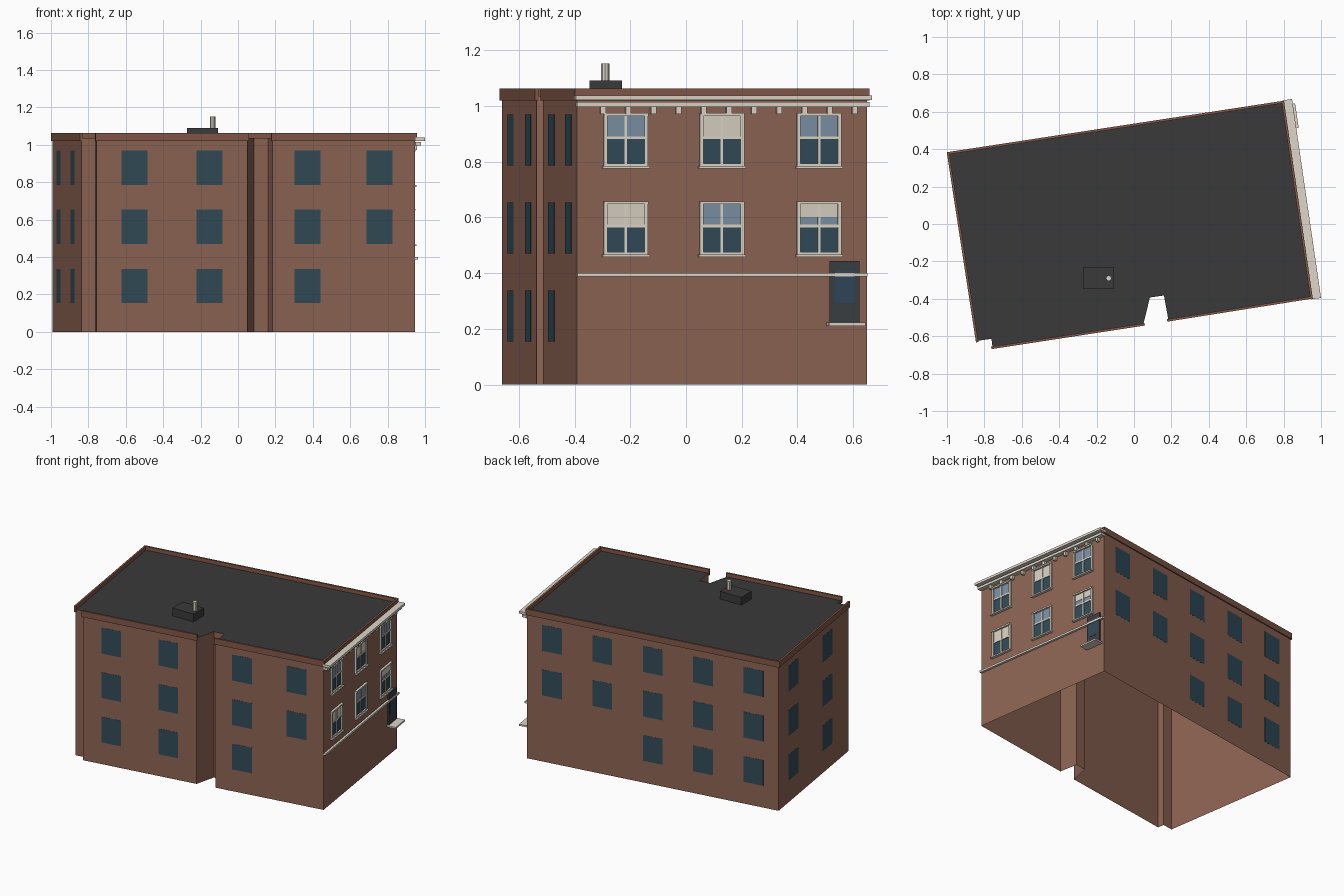
import bpy, bmesh, math
from mathutils import Vector

if "Cube" in bpy.data.objects:
    bpy.data.objects.remove(bpy.data.objects["Cube"])


def material(name, hexcode):
    lin = lambda c: c / 12.92 if c <= 0.04045 else ((c + 0.055) / 1.055) ** 2.4
    m = bpy.data.materials.new(name)
    m.diffuse_color = [lin(int(hexcode[i:i + 2], 16) / 255) for i in (0, 2, 4)] + [1]
    m.use_nodes = True
    m.node_tree.nodes["Principled BSDF"].inputs["Base Color"].default_value = m.diffuse_color
    return m


BRICK = material("brick", "8D6453")
COPING = material("coping_brick", "825848")
ROOF = material("roof_grey", "3A3A3A")
GLASS = material("dark_glass", "314B58")
PALE = material("pale_glass", "7B90A4")
TRIM = material("cream_trim", "DDD6C8")
BLIND = material("blind", "D8D0C0")
DOOR = material("door_grey", "3B3F42")
PANE = material("door_pane", "30475A")


def finish(name, bm, mat, recalc=True):
    if recalc:
        bmesh.ops.recalc_face_normals(bm, faces=bm.faces)
    me = bpy.data.meshes.new(name)
    bm.to_mesh(me)
    bm.free()
    me.materials.append(mat)
    ob = bpy.data.objects.new(name, me)
    bpy.context.collection.objects.link(ob)
    return ob


def add_prism(bm, pts, z0, z1, caps=True):
    """Upright prism from a counter-clockwise outline."""
    lo = [bm.verts.new((p[0], p[1], z0)) for p in pts]
    hi = [bm.verts.new((p[0], p[1], z1)) for p in pts]
    for i in range(len(pts)):
        j = (i + 1) % len(pts)
        bm.faces.new((lo[i], lo[j], hi[j], hi[i]))
    if caps:
        bm.faces.new(lo[::-1])
        bm.faces.new(hi)


def prism(name, pts, z0, z1, mat):
    bm = bmesh.new()
    add_prism(bm, pts, z0, z1)
    return finish(name, bm, mat)


# Footprint corners, counter-clockwise
A, J, I, H = (-.992, .377), (-.838, -.625), (-.762, -.614), (-.756, -.660)
G, F, E, D = (.05, -.536), (.085, -.393), (.16, -.382), (.184, -.513)
C, B = (.947, -.392), (.795, .65)
FOOT = [A, J, I, H, G, F, E, D, C, B]
LEFT, FRONT_L, FRONT_R, RIGHT, BACK = (A, J), (H, G), (D, C), (C, B), (B, A)


def length(wall):
    return (Vector(wall[1]) - Vector(wall[0])).length


def wall_boxes(name, wall, boxes, mat):
    """Boxes on a wall: (centre along wall, width, z0, z1, inner offset, outer offset)."""
    p, q = Vector(wall[0]), Vector(wall[1])
    d = (q - p).normalized()
    n = Vector((d.y, -d.x))
    bm = bmesh.new()
    for s, w, z0, z1, o0, o1 in boxes:
        a, b = p + d * (s - w / 2), p + d * (s + w / 2)
        add_prism(bm, [a + n * o0, a + n * o1, b + n * o1, b + n * o0], z0, z1)
    return finish(name, bm, mat)


# Walls, open underneath, and the flat roof sheet
bm = bmesh.new()
add_prism(bm, FOOT, 0, 1.036, caps=False)
finish("brick_walls", bm, BRICK, recalc=False)
bm = bmesh.new()
bm.faces.new([bm.verts.new((x, y, 1.036)) for x, y in FOOT])
finish("roof", bm, ROOF, recalc=False)

# Parapet along the five main walls
for nm, w in (("left", LEFT), ("front_left", FRONT_L), ("front_right", FRONT_R),
              ("right", RIGHT), ("back", BACK)):
    L = length(w)
    wall_boxes("parapet_" + nm, w, [(L / 2, L + .014, 1.02, 1.063, -.005, .008)], COPING)

# Plain windows: rows from the bottom up
ROWS = [(.155, .337), (.47, .653), (.786, .97)]
for nm, w, cols, ground in (("left", LEFT, (.21, .70), (0, 1)),
                            ("front_left", FRONT_L, (.25, .75), (0, 1)),
                            ("front_right", FRONT_R, (.245, .75), (0,)),
                            ("back", BACK, (.1, .3, .5, .7, .9), (2, 3, 4))):
    boxes = [(t * length(w), .141, z0, z1, .0003, .0012)
             for r, (z0, z1) in enumerate(ROWS) for c, t in enumerate(cols)
             if r > 0 or c in ground]
    wall_boxes("windows_" + nm, w, boxes, GLASS)

# Sash windows on the decorated right wall
RL = length(RIGHT)


def along(y):
    return (y - C[1]) / (B[1] - C[1]) * RL


frames, lower, pale, blinds = [], [], [], []
for r, z0 in enumerate((.461, .778)):
    for c, y in enumerate((-.217, .128, .477)):
        s, w, z1 = along(y), .16, z0 + .197
        mid = z0 + .108
        frames += [(s - w / 2 + .006, .013, z0, z1, .0005, .012),
                   (s + w / 2 - .006, .013, z0, z1, .0005, .012),
                   (s, w, z1 - .01, z1, .0005, .016),
                   (s, w, z0 + .006, z0 + .015, .0005, .012),
                   (s, .17, z0 - .003, z0 + .006, .0005, .02),
                   (s, w - .02, mid - .005, mid + .005, .0005, .008),
                   (s, .009, z0 + .01, z1 - .01, .0005, .008)]
        lower.append((s, w - .02, z0 + .01, mid, .0005, .003))
        upper = (s, w - .02, mid, z1 - .008, .0005, .003)
        if (r, c) in ((1, 1), (0, 0)):
            blinds.append(upper)
        else:
            pale.append(upper)
            if (r, c) == (0, 2):
                blinds.append((s, w - .02, mid + .033, z1 - .008, .0005, .005))
wall_boxes("sash_frames", RIGHT, frames, TRIM)
wall_boxes("lower_sashes", RIGHT, lower, GLASS)
wall_boxes("upper_sashes", RIGHT, pale, PALE)
wall_boxes("window_blinds", RIGHT, blinds, BLIND)

# Cornice, brackets and string course
wall_boxes("cornice", RIGHT, [(RL / 2, RL + .022, 1.021, 1.038, .0005, .052),
                              (RL / 2, RL + .008, .997, 1.014, .0005, .032)], TRIM)
wall_boxes("cornice_brackets", RIGHT,
           [(along(-.3 + .0904 * k), .019, .972, .998, .0005, .021) for k in range(11)], TRIM)
wall_boxes("string_course", RIGHT, [(RL / 2, RL, .388, .401, .0005, .016)], TRIM)

# Raised doorway with pane and sill
ds = along(.568)
wall_boxes("doorway", RIGHT, [(ds, .108, .222, .444, .0005, .01)], DOOR)
wall_boxes("doorway_pane", RIGHT, [(ds, .07, .292, .412, .005, .0115)], PANE)
wall_boxes("doorway_sill", RIGHT, [(ds + .002, .132, .211, .222, .0005, .065)], TRIM)

# Rooftop unit and vent pipe
prism("roof_unit", [(-.273, -.347), (-.107, -.347), (-.107, -.23), (-.273, -.23)],
      1.034, 1.091, ROOF)
prism("vent_pipe", [(-.135 + .015 * math.cos(k * math.pi / 4), -.29 + .015 * math.sin(k * math.pi / 4))
                    for k in range(8)], 1.085, 1.152, TRIM)
